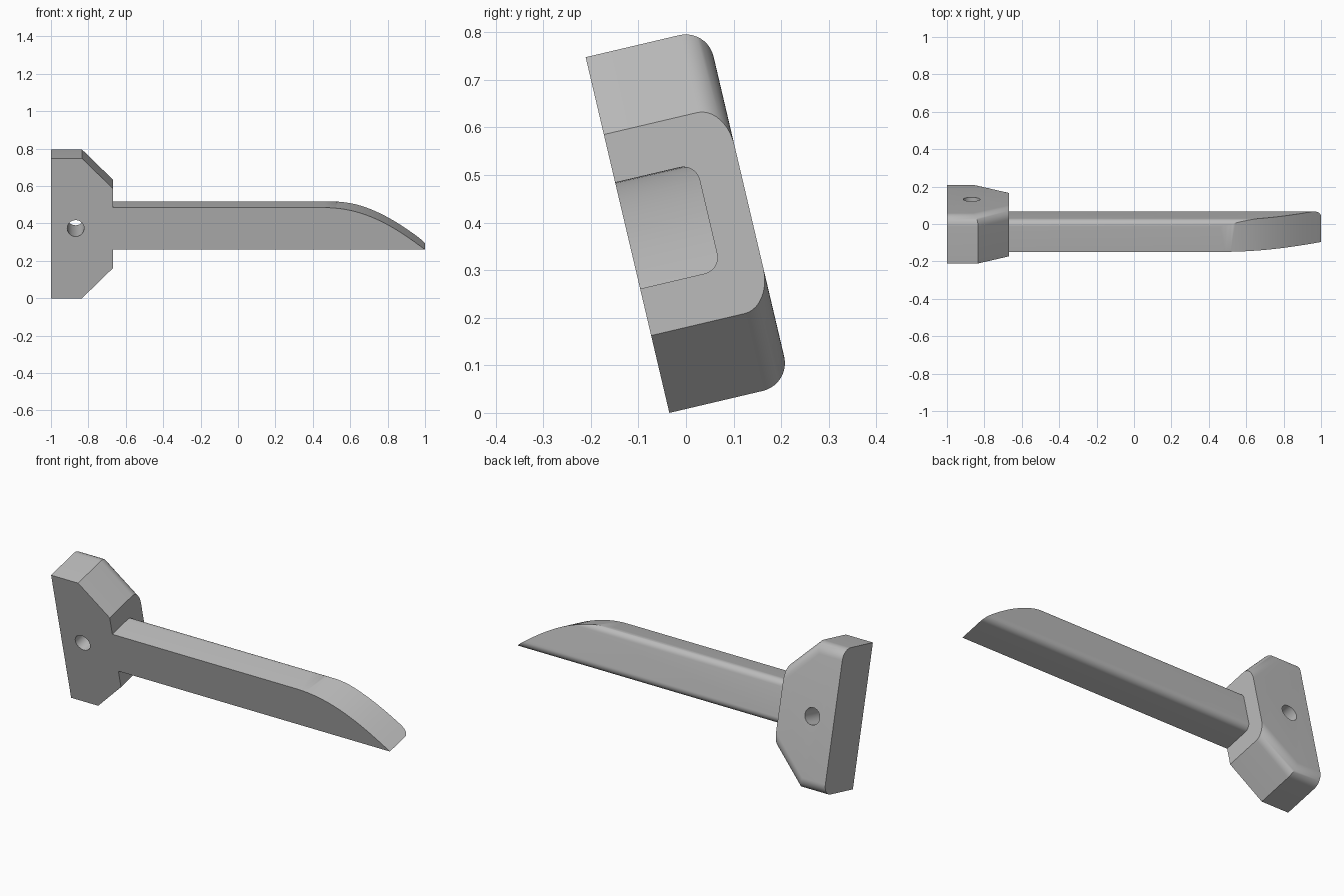
import bpy, bmesh, math
from mathutils import Vector
from mathutils.geometry import interpolate_bezier

if "Cube" in bpy.data.objects:
    bpy.data.objects.remove(bpy.data.objects["Cube"], do_unlink=True)

TILT = math.radians(13.24)
ORIGIN = (0, -0.035, 0)

grey = bpy.data.materials.new("plain grey")
grey.use_nodes = True
grey.diffuse_color = (0.5, 0.5, 0.5, 1)
grey.node_tree.nodes["Principled BSDF"].inputs["Base Color"].default_value = (0.5, 0.5, 0.5, 1)


def prism(name, outline, front, back, fillet=0):
    """Extrude an (x, z) outline from front to back, rounding its long back edges."""
    bm = bmesh.new()
    face = bm.faces.new([bm.verts.new((x, front, z)) for x, z in outline])
    ext = bmesh.ops.extrude_face_region(bm, geom=[face])["geom"]
    bmesh.ops.translate(bm, vec=(0, back - front, 0),
                        verts=[g for g in ext if isinstance(g, bmesh.types.BMVert)])
    bmesh.ops.recalc_face_normals(bm, faces=bm.faces)
    if fillet:
        edges = [e for e in bm.edges
                 if all(abs(v.co.y - back) < 1e-5 for v in e.verts)
                 and abs(e.verts[0].co.x - e.verts[1].co.x) > 0.01]
        bmesh.ops.bevel(bm, geom=edges, offset=fillet, segments=10,
                        profile=0.5, affect='EDGES', clamp_overlap=True)
    mesh = bpy.data.meshes.new(name)
    bm.to_mesh(mesh)
    bm.free()
    mesh.materials.append(grey)
    obj = bpy.data.objects.new(name, mesh)
    bpy.context.collection.objects.link(obj)
    obj.location = ORIGIN
    obj.rotation_euler.x = TILT
    return obj


def cut(obj, cutter):
    """Subtract the cutter, apply the result, and shade it smooth with sharp edges."""
    cutter.hide_render = True
    mod = obj.modifiers.new("cut", 'BOOLEAN')
    mod.operation = 'DIFFERENCE'
    mod.solver = 'EXACT'
    mod.object = cutter
    bpy.context.view_layer.update()
    bpy.ops.object.select_all(action='DESELECT')
    obj.select_set(True)
    bpy.context.view_layer.objects.active = obj
    bpy.ops.object.modifier_apply(modifier=mod.name)
    bpy.data.objects.remove(cutter, do_unlink=True)
    bpy.ops.object.shade_smooth_by_angle(angle=math.radians(30))


# Head block with two chamfered corners and a round through hole
H, STEP, RIGHT = 0.768, 0.167, -0.667
head = prism("head_block",
             [(-1, 0), (RIGHT - STEP, 0), (RIGHT, STEP),
              (RIGHT, H - STEP), (RIGHT - STEP, H), (-1, H)],
             0, 0.262, fillet=0.06)
circle = [(-0.868 + 0.045 * math.cos(a), H / 2 + 0.045 * math.sin(a))
          for a in (math.tau * i / 40 for i in range(40))]
cut(head, prism("hole_cutter", circle, -0.1, 0.4))

# Long arm, rounded along the back, with its top swept down to a thin tip
LOW, TOP = 0.267, 0.498
arm = prism("arm", [(RIGHT, LOW), (1.05, LOW), (1.05, TOP), (RIGHT, TOP)],
            0, 0.175, fillet=0.036)
sweep = interpolate_bezier(Vector((0.46, TOP)), Vector((0.68, TOP)),
                           Vector((0.84, 0.39)), Vector((1, LOW)), 24)
outline = [(p.x, p.y) for p in sweep] + [(1.1, 0.19), (1.1, 0.6), (0.46, 0.6)]
cut(arm, prism("tip_cutter", outline, -0.1, 0.4))
